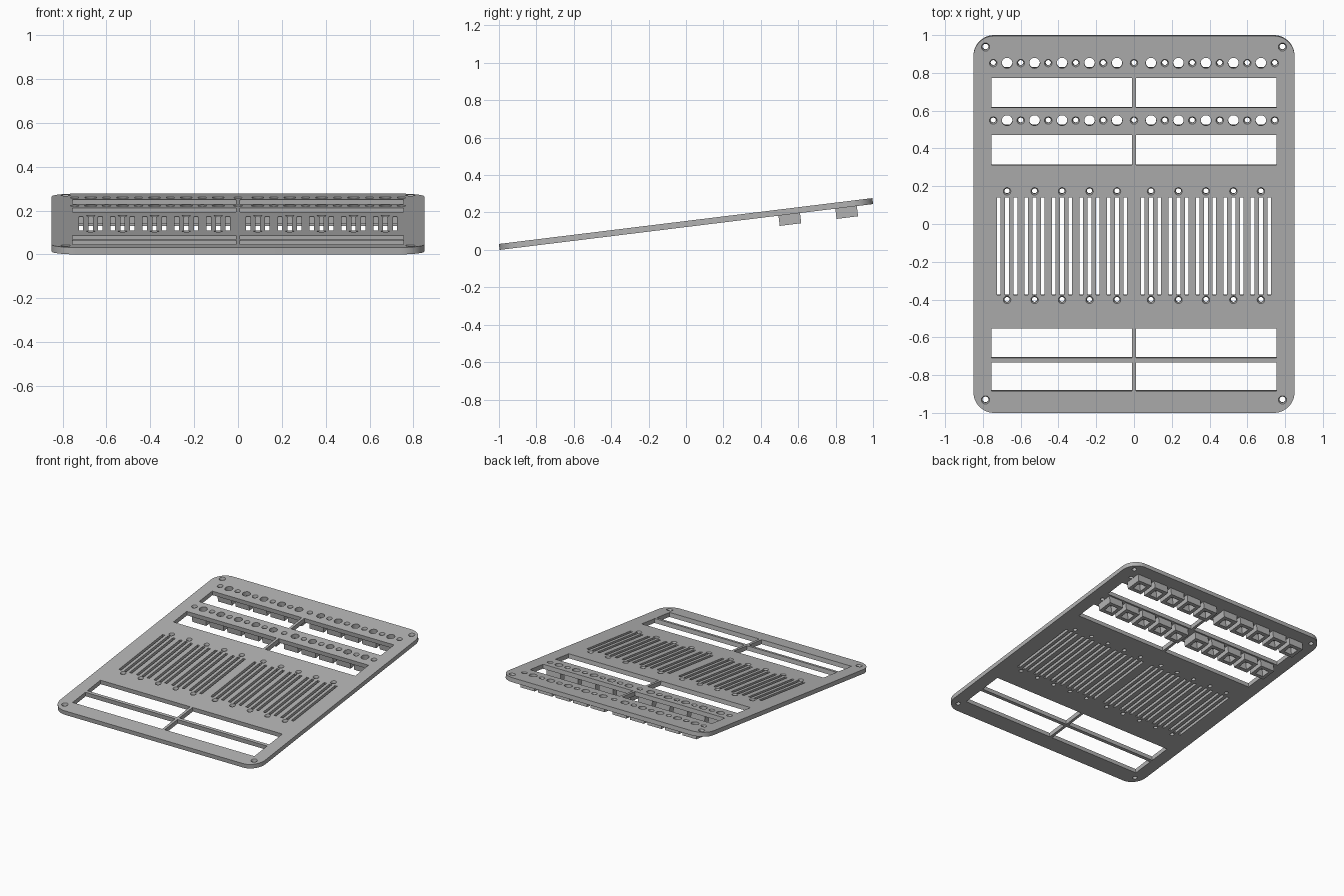
import bpy, bmesh, math
from mathutils import Matrix

cube = bpy.data.objects.get("Cube")
if cube:
    bpy.data.objects.remove(cube, do_unlink=True)

# Main dimensions; the panel is modelled flat (top at z = 0), then tilted
TILT = math.radians(7)
THICK = 0.032
LENGTH = (2 - THICK * math.sin(TILT)) / math.cos(TILT)
HALF_W = 0.85
PLACE = Matrix.Translation((0, LENGTH / 2 * math.cos(TILT) - 1,
                            LENGTH / 2 * math.sin(TILT) + THICK * math.cos(TILT))) \
    @ Matrix.Rotation(TILT, 4, 'X')

grey = bpy.data.materials.new("panel grey")
grey.use_nodes = True
grey.diffuse_color = (0.45, 0.45, 0.45, 1)
grey.node_tree.nodes["Principled BSDF"].inputs["Base Color"].default_value = grey.diffuse_color


def along(y):
    """Distance along the sloping panel for a horizontal position y."""
    return (y + 1) / math.cos(TILT) - LENGTH / 2


def loft(bm, rings, caps=True):
    """Skin a list of equally sized point loops."""
    loops = [[bm.verts.new(p) for p in ring] for ring in rings]
    n = len(loops[0])
    for a, b in zip(loops, loops[1:]):
        for i in range(n):
            j = (i + 1) % n
            bm.faces.new((a[i], a[j], b[j], b[i]))
    if caps:
        bm.faces.new(loops[0][::-1])
        bm.faces.new(loops[-1])


def rect(x0, x1, y0, y1, z):
    return [(x0, y0, z), (x1, y0, z), (x1, y1, z), (x0, y1, z)]


def circle(x, y, r, z, n=32):
    return [(x + r * math.cos(math.tau * i / n), y + r * math.sin(math.tau * i / n), z)
            for i in range(n)]


def rounded(hx, hy, r, z, n=12):
    pts = []
    for k, (sx, sy) in enumerate([(1, 1), (-1, 1), (-1, -1), (1, -1)]):
        for i in range(n + 1):
            a = math.pi / 2 * (k + i / n)
            pts.append((sx * (hx - r) + r * math.cos(a), sy * (hy - r) + r * math.sin(a), z))
    return pts


def finish(bm, name):
    bmesh.ops.recalc_face_normals(bm, faces=bm.faces)
    mesh = bpy.data.meshes.new(name)
    bm.to_mesh(mesh)
    bm.free()
    mesh.materials.append(grey)
    return add_object(name, mesh)


def add_object(name, mesh):
    ob = bpy.data.objects.new(name, mesh)
    bpy.context.collection.objects.link(ob)
    return ob


# Panel blank with rounded corners
bm = bmesh.new()
loft(bm, [rounded(HALF_W, LENGTH / 2, 0.11, z) for z in (-THICK, 0)])
panel = finish(bm, "panel")

# All openings gathered in one cutter
cut = bmesh.new()
LOW, HIGH = -THICK - 0.02, 0.02


def cut_rect(x0, x1, y0, y1):
    loft(cut, [rect(x0, x1, along(y0), along(y1), z) for z in (LOW, HIGH)])


def cut_hole(x, y, r):
    loft(cut, [circle(x, along(y), r, z) for z in (LOW, HIGH)])


def cut_screw(x, y, r, head):
    v = along(y)
    loft(cut, [circle(x, v, r, LOW), circle(x, v, r, -0.012),
               circle(x, v, head, 0), circle(x, v, head, HIGH)])


columns = [s * (0.09 + 0.1455 * i) for s in (-1, 1) for i in range(5)]
button_rows = (0.852, 0.548)

# Display windows, left and right of the centre bar
for y0, y1 in [(0.616, 0.772), (0.312, 0.47), (-0.709, -0.553), (-0.884, -0.732)]:
    cut_rect(0.01, 0.755, y0, y1)
    cut_rect(-0.755, -0.01, y0, y1)

# Slider slots with a screw hole at each end
for x in columns:
    for dx in (-0.044, 0, 0.044):
        cut_rect(x + dx - 0.01, x + dx + 0.01, -0.377, 0.141)
    for y in (0.173, -0.402):
        cut_screw(x, y, 0.014, 0.02)

# Button holes and the screw holes between them
for y in button_rows:
    for x in columns:
        cut_hole(x, y, 0.028)
    cut_screw(0, y, 0.014, 0.02)
    for i in range(5):
        for s in (-1, 1):
            cut_screw(s * (0.163 + 0.1455 * i), y, 0.014, 0.02)

# Corner mounting holes
for x in (-0.786, 0.786):
    for y in (0.937, -0.931):
        cut_screw(x, y, 0.016, 0.022)

cutter = finish(cut, "opening_cutter")
cutter.hide_render = True
mod = panel.modifiers.new("openings", 'BOOLEAN')
mod.operation = 'DIFFERENCE'
mod.solver = 'EXACT'
mod.object = cutter
bpy.context.view_layer.objects.active = panel
panel.select_set(True)
bpy.ops.object.modifier_apply(modifier=mod.name)
bpy.data.objects.remove(cutter, do_unlink=True)
bpy.ops.object.select_all(action='DESELECT')
panel.select_set(True)
bpy.ops.object.shade_smooth_by_angle(angle=math.radians(30))
panel.matrix_world = PLACE

# Square open housings hanging below each button hole
bm = bmesh.new()
OUT, INN, BASE = 0.058, 0.0325, -THICK - 0.055
loft(bm, [rect(-h, h, -h, h, z) for h, z in
          [(OUT, -THICK), (OUT, BASE), (INN, BASE), (INN, -THICK)]], caps=False)
first = finish(bm, "button_housing")
for y in button_rows:
    for x in columns:
        ob = add_object("button_housing", first.data)
        ob.matrix_world = PLACE @ Matrix.Translation((x, along(y), 0))
bpy.data.objects.remove(first, do_unlink=True)
